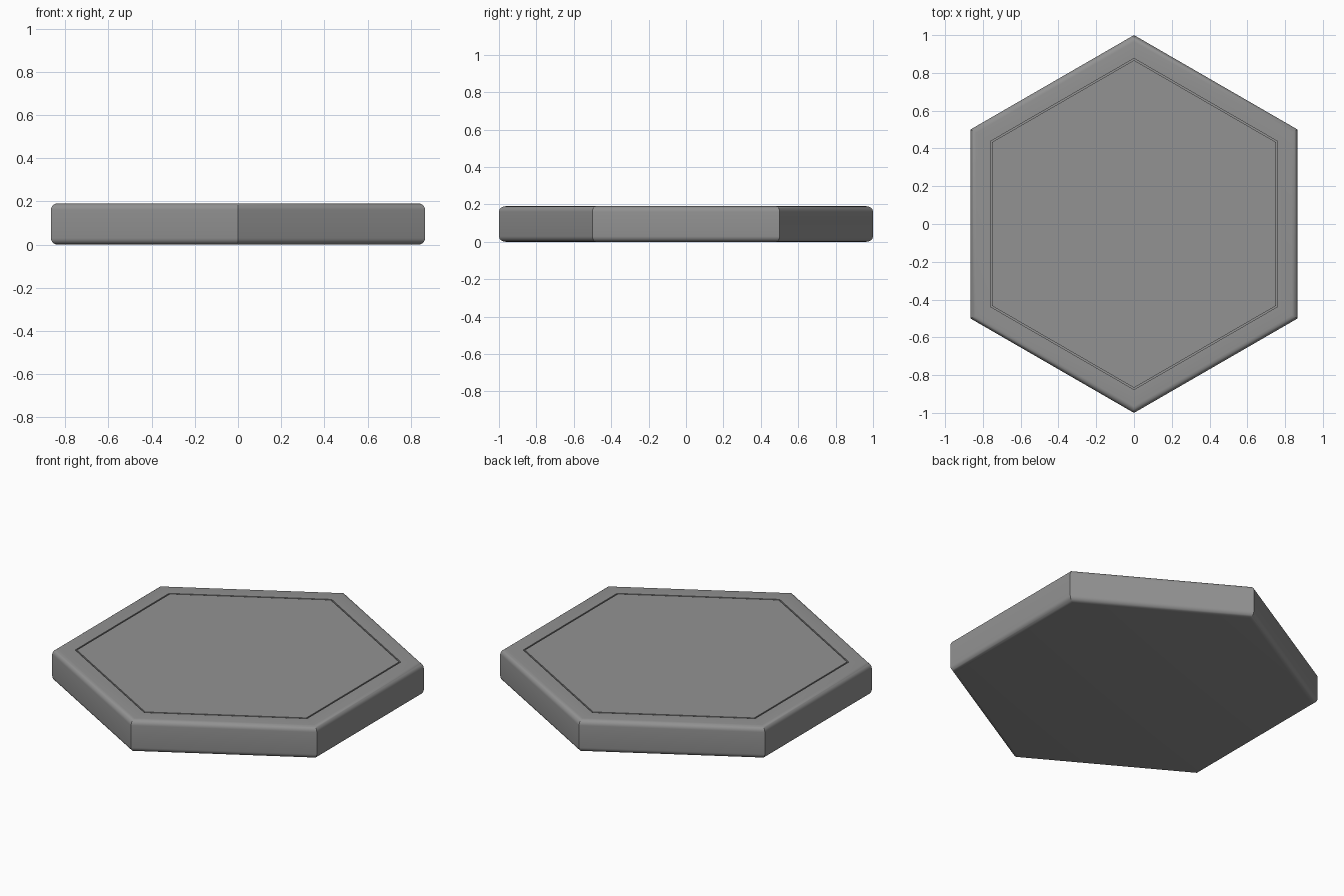
import bpy, bmesh, math

if "Cube" in bpy.data.objects:
    bpy.data.objects.remove(bpy.data.objects["Cube"])

APOTHEM = math.cos(math.pi / 6)   # flat sides face +-x, corners point +-y
HEIGHT = 0.19
ROUND = 0.03
STEPS = 6


def arc(z_centre, start, end):
    """Quarter-round edge profile as (apothem, z) points."""
    points = []
    for i in range(STEPS + 1):
        a = math.radians(start + (end - start) * i / STEPS)
        points.append((APOTHEM - ROUND + ROUND * math.cos(a),
                       z_centre + ROUND * math.sin(a)))
    return points


def hex_loft(name, profile):
    """Stack mitred hexagon rings along a profile and cap both ends."""
    bm = bmesh.new()
    rings = []
    for apothem, z in profile:
        r = apothem / APOTHEM
        angles = [math.radians(90 + 60 * k) for k in range(6)]
        rings.append([bm.verts.new((r * math.cos(a), r * math.sin(a), z)) for a in angles])
    for low, high in zip(rings, rings[1:]):
        for k in range(6):
            n = (k + 1) % 6
            bm.faces.new((low[k], low[n], high[n], high[k]))
    bm.faces.new(rings[0][::-1])
    bm.faces.new(rings[-1])
    bmesh.ops.recalc_face_normals(bm, faces=bm.faces)
    mesh = bpy.data.meshes.new(name)
    bm.to_mesh(mesh)
    bm.free()
    obj = bpy.data.objects.new(name, mesh)
    bpy.context.collection.objects.link(obj)
    return obj


# Rounded rim, then a thin engraved line around the top panel
groove = [(0.759, HEIGHT), (0.759, HEIGHT - 0.008), (0.751, HEIGHT - 0.008), (0.751, HEIGHT)]
profile = arc(ROUND, -90, 0) + arc(HEIGHT - ROUND, 0, 90) + groove
tile = hex_loft("hexagonal_tile", profile)

# Dark grey finish
dark_grey = bpy.data.materials.new("dark_grey")
dark_grey.diffuse_color = (0.29, 0.29, 0.29, 1)
dark_grey.use_nodes = True
dark_grey.node_tree.nodes["Principled BSDF"].inputs["Base Color"].default_value = dark_grey.diffuse_color
tile.data.materials.append(dark_grey)

# Smooth the rounded rim, keep corners and groove sharp
bpy.context.view_layer.objects.active = tile
tile.select_set(True)
bpy.ops.object.shade_smooth_by_angle(angle=math.radians(30))
